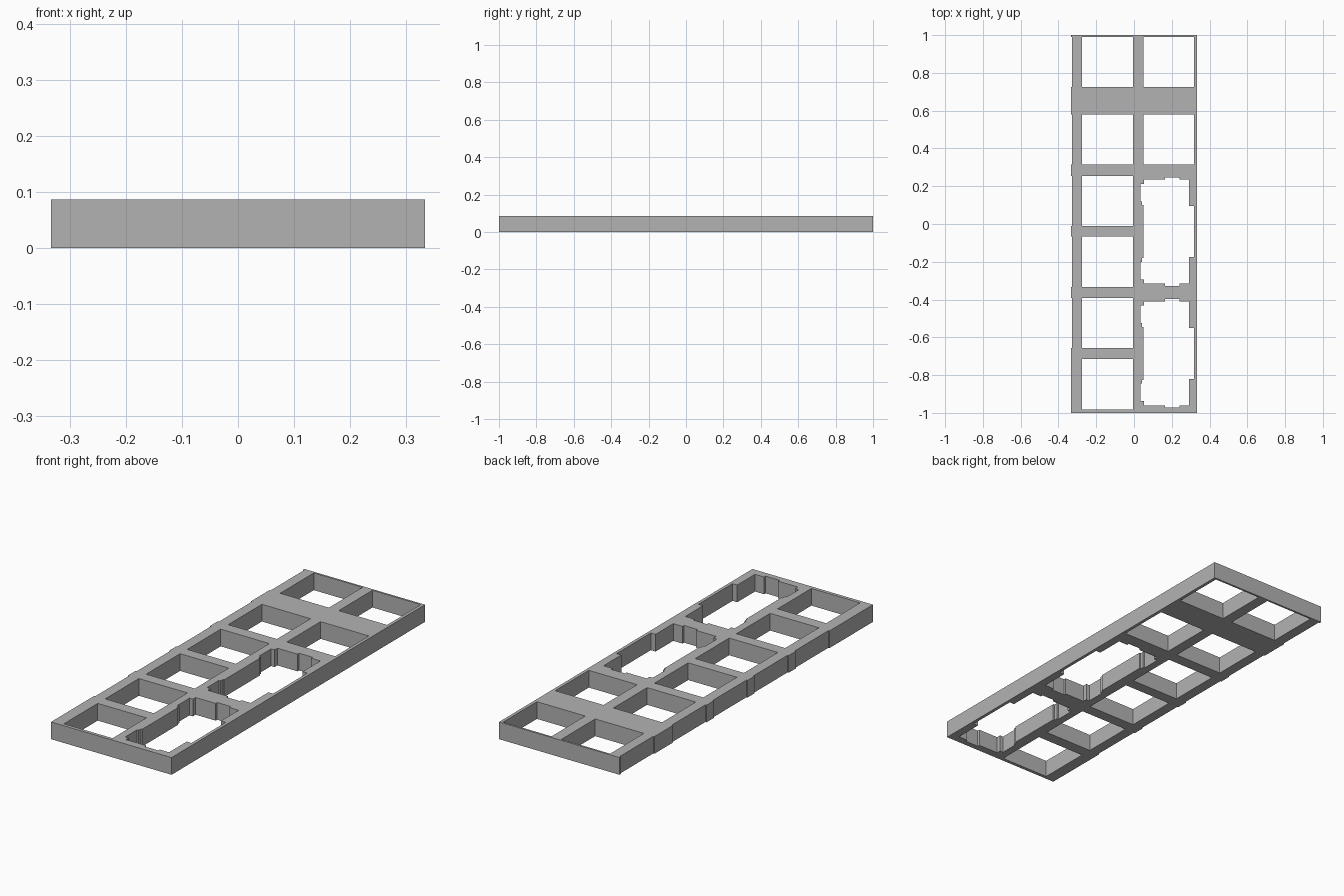
import bpy

cube = bpy.data.objects.get("Cube")
if cube:
    bpy.data.objects.remove(cube, do_unlink=True)

HEIGHT = 0.086
HALF_X, HALF_Y = 0.333, 1.0
RECESS_X = -0.327

grey = bpy.data.materials.new("plain_grey")
grey.use_nodes = True
colour = (0.45, 0.45, 0.45, 1)
grey.diffuse_color = colour
grey.node_tree.nodes["Principled BSDF"].inputs["Base Color"].default_value = colour

# Square windows: top and bottom of each row
rows = [(0.99, 0.724), (0.58, 0.314), (0.255, -0.01),
        (-0.066, -0.334), (-0.391, -0.657), (-0.716, -0.983)]


def rectangle(x0, x1, y0, y1):
    return [(x0, y0), (x1, y0), (x1, y1), (x0, y1)]


def stepped_opening(centre_y):
    # Upper half of the stepped outline, mirrored to the lower half
    half = [(0.317, 0.135), (0.291, 0.135), (0.291, 0.275), (0.24, 0.275),
            (0.24, 0.287), (0.164, 0.287), (0.164, 0.275), (0.053, 0.275),
            (0.053, 0.253), (0.034, 0.253), (0.034, 0.16), (0.043, 0.16),
            (0.043, 0.141), (0.05, 0.141)]
    full = half + [(x, -y) for x, y in reversed(half)]
    return [(x, centre_y + y) for x, y in full]


def extruded_outline(name, loops):
    curve = bpy.data.curves.new(name, "CURVE")
    curve.dimensions = "2D"
    curve.fill_mode = "BOTH"
    curve.extrude = HEIGHT / 2
    for points in loops:
        spline = curve.splines.new("POLY")
        spline.points.add(len(points) - 1)
        for p, (x, y) in zip(spline.points, points):
            p.co = (x, y, 0, 1)
        spline.use_cyclic_u = True
    obj = bpy.data.objects.new(name, curve)
    bpy.context.collection.objects.link(obj)
    obj.location.z = HEIGHT / 2
    curve.materials.append(grey)
    # Turn the outline into a flat-faced mesh
    bpy.ops.object.select_all(action="DESELECT")
    obj.select_set(True)
    bpy.context.view_layer.objects.active = obj
    bpy.ops.object.convert(target="MESH")
    obj = bpy.context.object
    obj.name = name
    for face in obj.data.polygons:
        face.use_smooth = False
    return obj


# Outer border, with shallow recesses beside the first five windows
border = [(HALF_X, -HALF_Y), (HALF_X, HALF_Y), (-HALF_X, HALF_Y)]
for top, bottom in rows[:5]:
    border += [(-HALF_X, top), (RECESS_X, top), (RECESS_X, bottom), (-HALF_X, bottom)]
border.append((-HALF_X, -HALF_Y))

loops = [border]
loops += [rectangle(-0.274, -0.005, b, t) for t, b in rows]
loops += [rectangle(0.05, 0.317, b, t) for t, b in rows[:2]]
loops += [stepped_opening(y) for y in (-0.04, -0.685)]

extruded_outline("window_frame_panel", loops)
